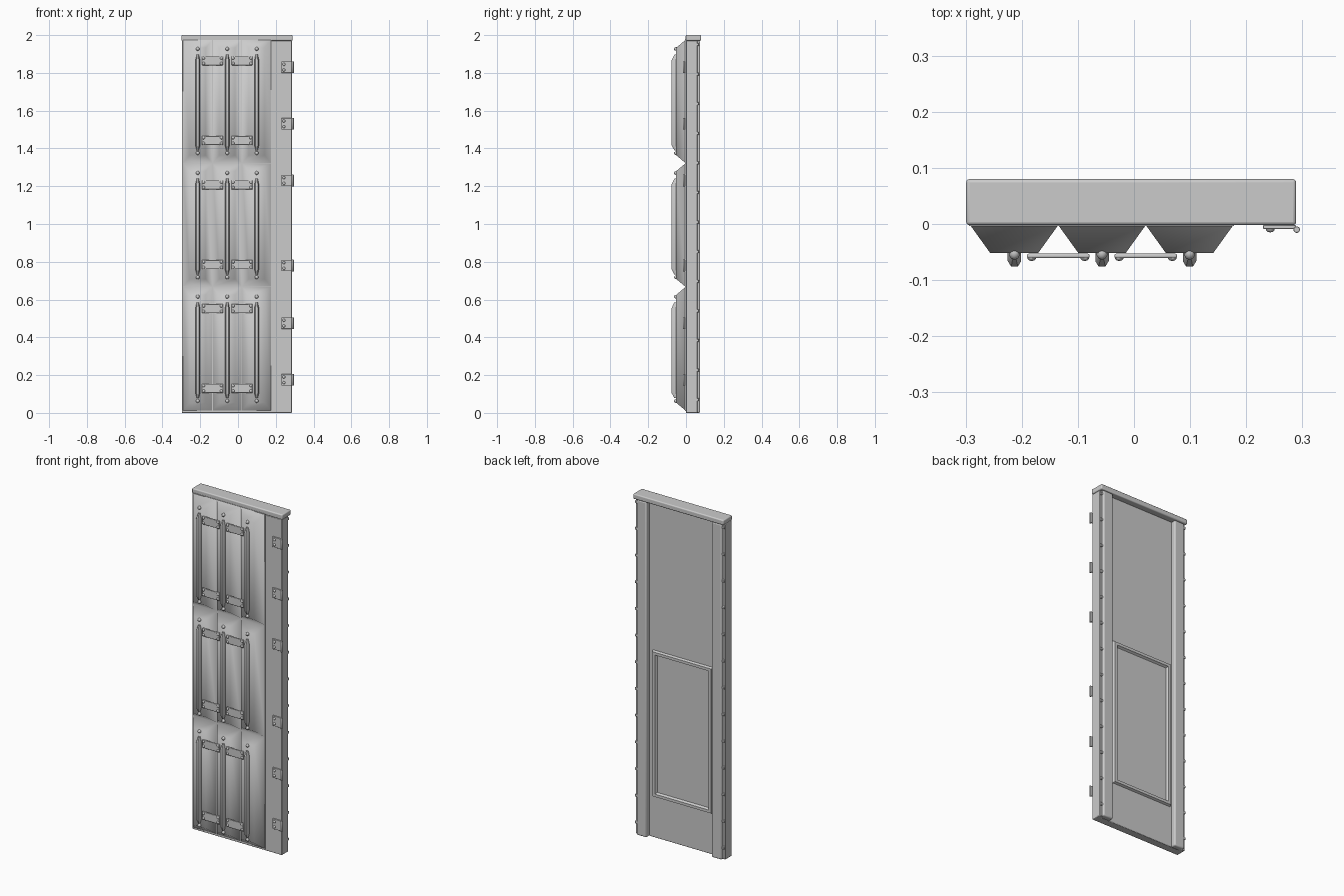
import bpy, bmesh, math
from mathutils import Matrix, Vector

if "Cube" in bpy.data.objects:
    bpy.data.objects.remove(bpy.data.objects["Cube"])


def finish(name, bm, bevel=0.0, segs=2, angle=35):
    bmesh.ops.recalc_face_normals(bm, faces=bm.faces)
    me = bpy.data.meshes.new(name)
    bm.to_mesh(me)
    bm.free()
    ob = bpy.data.objects.new(name, me)
    bpy.context.collection.objects.link(ob)
    if bevel:
        m = ob.modifiers.new("bevel", 'BEVEL')
        m.width, m.segments = bevel, segs
    bpy.ops.object.select_all(action='DESELECT')
    ob.select_set(True)
    bpy.context.view_layer.objects.active = ob
    bpy.ops.object.shade_smooth_by_angle(angle=math.radians(angle))
    return ob


def add_box(bm, x0, x1, y0, y1, z0, z1):
    c = Vector(((x0 + x1) / 2, (y0 + y1) / 2, (z0 + z1) / 2))
    bmesh.ops.create_cube(bm, size=1, matrix=Matrix.Translation(c)
                          @ Matrix.Diagonal((x1 - x0, y1 - y0, z1 - z0, 1)))


def box(name, *dims, bevel=0.0, segs=2):
    bm = bmesh.new()
    add_box(bm, *dims)
    return finish(name, bm, bevel, segs)


def add_dome(bm, x, y, z, r, h):
    bmesh.ops.create_uvsphere(bm, u_segments=10, v_segments=6, radius=1,
                              matrix=Matrix.Translation((x, y, z))
                              @ Matrix.Diagonal((r, h, r, 1)))


# Main slab, top cap
box("door_core", -0.297, 0.285, 0, 0.045, 0, 1.97, bevel=0.003)
box("top_cap", -0.299, 0.289, -0.002, 0.08, 1.97, 2.0, bevel=0.006, segs=3)

# Side walls, back rails and the studs along the shoulder
for side, xo, s in (("left", -0.297, 1), ("right", 0.285, -1)):
    def span(a, b):
        return sorted((xo + s * a, xo + s * b))
    box(side + "_wall", *span(0, 0.03), 0.002, 0.06, 0, 1.97, bevel=0.003)
    box(side + "_back_rail", *span(0.014, 0.08), 0.04, 0.075, 0, 1.97, bevel=0.008, segs=3)
    bm = bmesh.new()
    for i in range(13):
        z = 0.07 + i * 0.1567
        add_box(bm, *span(0.001, 0.016), 0.057, 0.068, z - 0.008, z + 0.008)
    finish(side + "_studs", bm, 0.002, 1)

# Framed lower panel on the back: sloped profile swept round a rectangle
bm = bmesh.new()
fx, fz, hx, hz = -0.013, 0.67, 0.197, 0.43
profile = [(0, 0.044), (0.006, 0.058), (0.022, 0.058), (0.028, 0.046), (0.03, 0.044)]
loops = [[bm.verts.new((fx + a * (hx - d), y, fz + b * (hz - d)))
          for a, b in ((-1, -1), (1, -1), (1, 1), (-1, 1))] for d, y in profile]
for la, lb in zip(loops, loops[1:]):
    for i in range(4):
        j = (i + 1) % 4
        bm.faces.new((la[i], la[j], lb[j], lb[i]))
finish("back_panel_frame", bm)

# Front cushion sheet: 3 x 3 flat-topped pyramids with shared, smooth valleys
xs = [-0.292, -0.135, 0.021, 0.177]
zs = [0.012, 0.667, 1.322, 1.975]
bm = bmesh.new()
grid = [[bm.verts.new((x, -0.002, z)) for z in zs] for x in xs]
for i in range(3):
    for j in range(3):
        base = [grid[i][j], grid[i + 1][j], grid[i + 1][j + 1], grid[i][j + 1]]
        xa, xb, za, zb = xs[i] + 0.036, xs[i + 1] - 0.036, zs[j] + 0.042, zs[j + 1] - 0.042
        top = [bm.verts.new((x, -0.052, z)) for x, z in
               ((xa, za), (xb, za), (xb, zb), (xa, zb))]
        bm.faces.new(top)
        for k in range(4):
            m = (k + 1) % 4
            bm.faces.new((base[k], base[m], top[m], top[k]))
finish("padded_front", bm, angle=180)
box("padded_front_base", -0.294, 0.178, -0.004, 0.002, 0.01, 1.977)

# Vertical bars with tapered ends, rivets above and below, cross plates
bars, rivets, plates = bmesh.new(), bmesh.new(), bmesh.new()
bar_x = [-0.213, -0.057, 0.099]
half = [(-0.012, -0.050), (-0.012, -0.066), (-0.006, -0.076),
        (0.006, -0.076), (0.012, -0.066), (0.012, -0.050)]
for z0 in (0.0, 0.655, 1.312):
    for x in bar_x:
        rings = []
        for z, k in ((0.078, 0.45), (0.105, 1), (0.555, 1), (0.585, 0.45)):
            rings.append([bars.verts.new((x + dx * k, -0.05 + (y + 0.05) * k, z0 + z))
                          for dx, y in half])
        for a, b in zip(rings, rings[1:]):
            for i in range(6):
                j = (i + 1) % 6
                bars.faces.new((a[i], a[j], b[j], b[i]))
        bars.faces.new(rings[0])
        bars.faces.new(rings[-1])
        for z in (0.063, 0.615):
            add_dome(rivets, x, -0.052, z0 + z, 0.01, 0.012)
    for x in (-0.135, 0.021):
        for z in (0.13, 0.552):
            add_box(plates, x - 0.056, x + 0.056, -0.061, -0.053,
                    z0 + z - 0.024, z0 + z + 0.024)
            for dx in (-0.047, 0.047):
                for dz in (-0.014, 0.014):
                    add_dome(rivets, x + dx, -0.060, z0 + z + dz, 0.008, 0.006)
finish("vertical_bars", bars)
finish("cross_plates", plates, 0.003)

# Hinges down the right edge
hinges = bmesh.new()
for z in (0.175, 0.475, 0.78, 1.23, 1.53, 1.83):
    add_box(hinges, 0.23, 0.289, -0.009, -0.002, z - 0.03, z + 0.03)
    bmesh.ops.create_cone(hinges, cap_ends=True, segments=10, radius1=0.006, radius2=0.006,
                          depth=0.062, matrix=Matrix.Translation((0.290, -0.010, z)))
    for dz in (-0.015, 0.015):
        add_dome(rivets, 0.243, -0.009, z + dz, 0.008, 0.006)
finish("hinges", hinges, 0.001, 1)
finish("rivets", rivets, angle=60)
